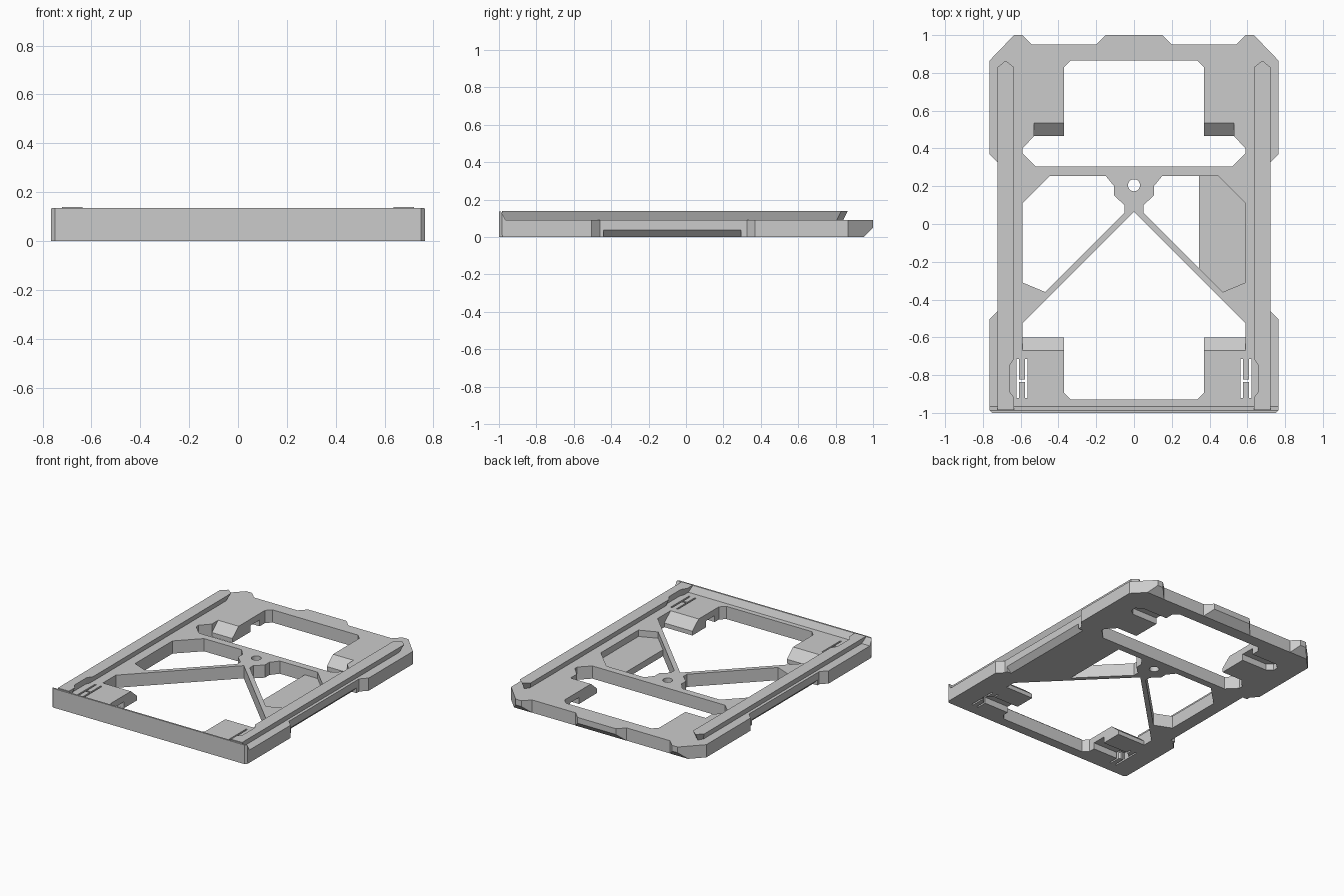
import bpy, bmesh, math

if "Cube" in bpy.data.objects:
    bpy.data.objects.remove(bpy.data.objects["Cube"])

T = 0.09  # plate thickness


def loft(name, a, b):
    """Closed solid between two matching 3D loops."""
    bm = bmesh.new()
    va = [bm.verts.new(p) for p in a]
    vb = [bm.verts.new(p) for p in b]
    n = len(a)
    bm.faces.new(va)
    bm.faces.new(vb)
    for i in range(n):
        j = (i + 1) % n
        bm.faces.new((va[i], va[j], vb[j], vb[i]))
    bmesh.ops.recalc_face_normals(bm, faces=bm.faces)
    me = bpy.data.meshes.new(name)
    bm.to_mesh(me)
    bm.free()
    ob = bpy.data.objects.new(name, me)
    bpy.context.collection.objects.link(ob)
    return ob


def prism(name, pts, z0, z1):
    return loft(name, [(x, y, z0) for x, y in pts], [(x, y, z1) for x, y in pts])


def prism_x(name, prof, x0, x1):
    return loft(name, [(x0, y, z) for y, z in prof], [(x1, y, z) for y, z in prof])


def prism_y(name, prof, y0, y1):
    return loft(name, [(x, y0, z) for x, z in prof], [(x, y1, z) for x, z in prof])


def box(name, x0, x1, y0, y1, z0, z1):
    return prism(name, [(x0, y0), (x1, y0), (x1, y1), (x0, y1)], z0, z1)


def mirrored(half):
    return half + [(-x, y) for x, y in reversed(half)]


def flip(pts, s):
    return [(s * x, y) for x, y in pts]


def cut(target, cutter):
    cutter.hide_render = True
    m = target.modifiers.new("cut", 'BOOLEAN')
    m.operation = 'DIFFERENCE'
    m.solver = 'EXACT'
    m.object = cutter
    bpy.context.view_layer.objects.active = target
    bpy.ops.object.modifier_apply(modifier=m.name)
    bpy.data.objects.remove(cutter)


# Base plate outline with rear tabs and waisted sides
plate = prism("base_plate", mirrored([
    (0.15, 1.0), (0.2, 0.95), (0.54, 0.95), (0.59, 1.0), (0.635, 1.0),
    (0.765, 0.865), (0.765, 0.37), (0.722, 0.325), (0.722, -0.46),
    (0.765, -0.505), (0.765, -0.98), (0.75, -0.995)]), 0, T)

# Rear and front windows
cut(plate, prism("rear_window", mirrored([
    (0.335, 0.865), (0.37, 0.83), (0.37, 0.465), (0.53, 0.465),
    (0.59, 0.4), (0.59, 0.375), (0.52, 0.305)]), -0.1, 0.2))
cut(plate, prism("front_window", [(0, 0.065)] + mirrored([
    (0.59, -0.525), (0.59, -0.6), (0.37, -0.6),
    (0.37, -0.895), (0.335, -0.93)]), -0.1, 0.2))

# Bolt hole in the hub
cut(plate, prism("hub_hole", [
    (0.032 * math.cos(i * math.tau / 32), 0.205 + 0.032 * math.sin(i * math.tau / 32))
    for i in range(32)], -0.1, 0.2))

# Chamfer under the rear tabs
cut(plate, prism_x("tab_chamfer", [(0.941, -0.01), (1.05, -0.01), (1.05, 0.099)], -0.9, 0.9))

side_window = [(0.15, 0.255), (0.445, 0.255), (0.59, 0.11), (0.59, -0.31), (0.47, -0.36),
               (0.05, 0.06), (0.05, 0.1), (0.105, 0.15), (0.105, 0.2)]

for s in (1, -1):
    # Side windows between brace and rail
    cut(plate, prism("side_window", flip(side_window, s), -0.1, 0.2))
    # Chamfer under the waist
    cut(plate, prism_y("waist_chamfer", flip([(0.675, -0.01), (0.75, -0.01), (0.75, 0.065)], s),
                       -0.44, 0.295))
    # Sloped ends of the four pads
    cut(plate, prism_x("rear_ramp", [(0.547, 0.1), (0.465, 0.03), (0.44, 0.03), (0.44, 0.1)],
                       s * 0.3, s * 0.53))
    cut(plate, prism_x("front_ramp", [(-0.682, 0.1), (-0.6, 0.03), (-0.57, 0.03), (-0.57, 0.1)],
                       s * 0.3, s * 0.59))
    # Pockets under the pads
    for y in (0.72, -0.8):
        cut(plate, prism("pocket", flip([(0.3, y - 0.05), (0.57, y - 0.05), (0.61, y - 0.02),
                                         (0.61, y + 0.02), (0.57, y + 0.05), (0.3, y + 0.05)], s),
                         -0.05, 0.045))
    # H-shaped clip slits
    for x in (0.57, 0.615):
        cut(plate, box("slit", s * (x - 0.006), s * (x + 0.006), -0.92, -0.715, -0.05, 0.2))
    cut(plate, box("slit_bridge", s * 0.57, s * 0.615, -0.836, -0.824, -0.05, 0.2))

    # Dovetail rails, wider at the top, with a relief beside the slits
    top = flip([(0.635, -0.985), (0.722, -0.985), (0.722, 0.83), (0.68, 0.865), (0.635, 0.83),
                (0.635, -0.715), (0.66, -0.75), (0.66, -0.885), (0.635, -0.92)], s)
    low = [(s * 0.68 + (x - s * 0.68) * 0.5, y - 0.025 if y > 0.8 else y) for x, y in top]
    loft("rail_right" if s > 0 else "rail_left",
         [(x, y, T) for x, y in low], [(x, y, 0.14) for x, y in top])

# Thin label panel in the right side window
prism("label_panel", [(0.345, 0.255), (0.445, 0.255), (0.59, 0.11), (0.59, -0.31),
                      (0.47, -0.36), (0.345, -0.235)], 0, 0.045)

# Front wall with a sloped back
wall = prism_x("front_wall", [(-1, 0), (-0.985, 0), (-0.965, T), (-0.988, 0.135), (-1, 0.135)],
               -0.765, 0.765)
for s in (1, -1):
    cut(wall, prism("corner_chamfer", flip([(0.745, -1.005), (0.78, -1.005), (0.78, -0.97)], s),
                    -0.1, 0.2))
